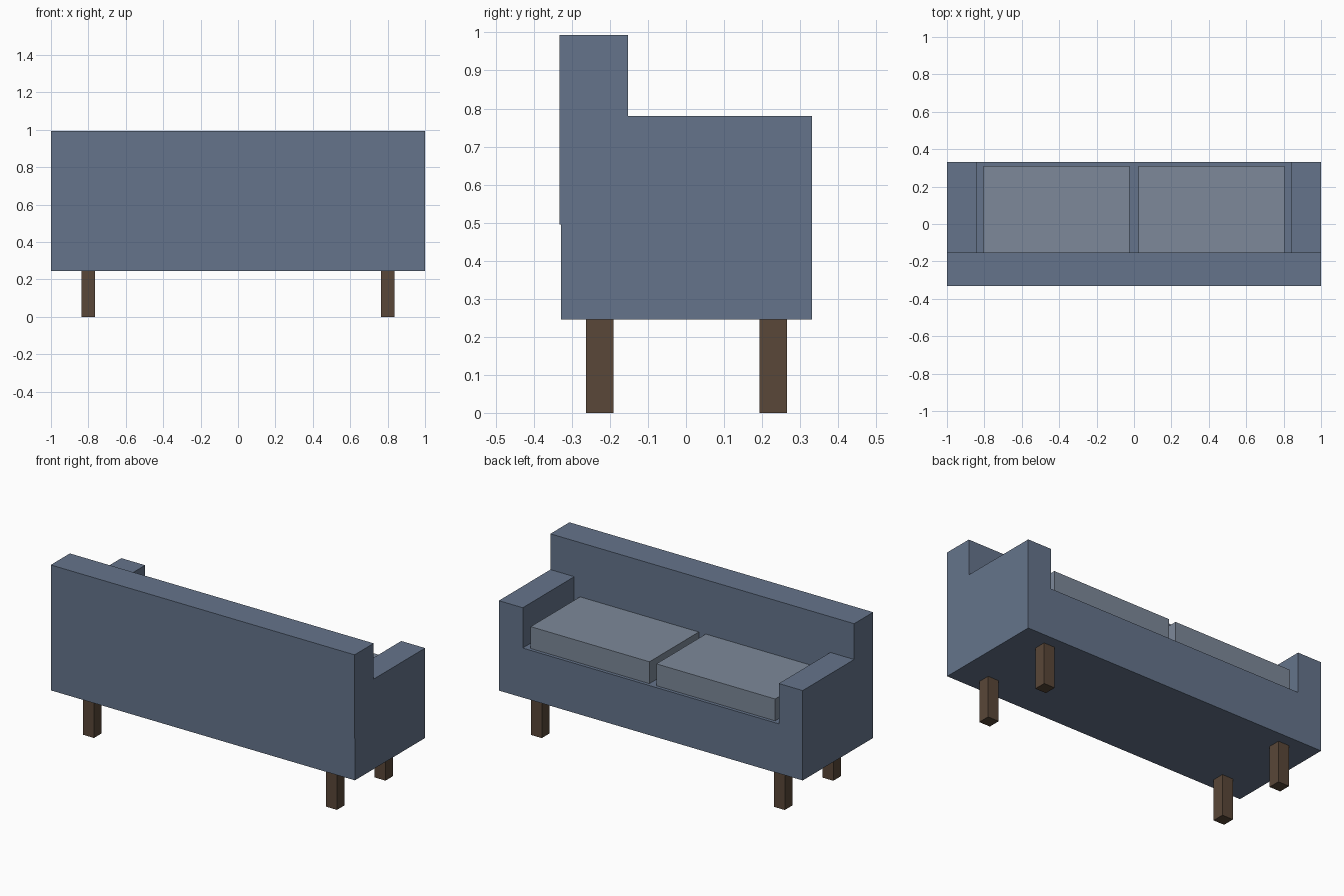
import bpy, bmesh

if "Cube" in bpy.data.objects:
    bpy.data.objects.remove(bpy.data.objects["Cube"])


def material(name, rgb):
    m = bpy.data.materials.new(name)
    m.diffuse_color = (*rgb, 1)
    m.use_nodes = True
    m.node_tree.nodes["Principled BSDF"].inputs["Base Color"].default_value = m.diffuse_color
    return m


fabric = material("blue_fabric", (0.13, 0.175, 0.26))
light_fabric = material("light_fabric", (0.205, 0.25, 0.32))
wood = material("dark_wood", (0.10, 0.063, 0.04))


def prism(name, profile, y0, y1, mat):
    """Extrude an x-z outline from y0 to y1."""
    bm = bmesh.new()
    face = bm.faces.new([bm.verts.new((x, y0, z)) for x, z in profile])
    out = bmesh.ops.extrude_face_region(bm, geom=[face])
    verts = [g for g in out["geom"] if isinstance(g, bmesh.types.BMVert)]
    bmesh.ops.translate(bm, verts=verts, vec=(0, y1 - y0, 0))
    bmesh.ops.recalc_face_normals(bm, faces=bm.faces)
    mesh = bpy.data.meshes.new(name)
    bm.to_mesh(mesh)
    bm.free()
    mesh.materials.append(mat)
    ob = bpy.data.objects.new(name, mesh)
    bpy.context.collection.objects.link(ob)
    return ob


def box(name, x0, x1, y0, y1, z0, z1, mat):
    return prism(name, [(x0, z0), (x1, z0), (x1, z1), (x0, z1)], y0, y1, mat)


# Seat base with both arms, one U-shaped outline
BASE, SEAT, ARM = 0.245, 0.54, 0.78
half = [(1, BASE), (1, ARM), (0.843, ARM), (0.843, SEAT)]
prism("seat_and_arms", half + [(-x, z) for x, z in reversed(half)],
      -0.329, 0.331, fabric)

# Backrest, slightly proud of the base at the rear
box("backrest", -1, 1, -0.332, -0.153, 0.495, 0.993, fabric)

# Cushions and legs, mirrored left and right
for side, s in (("left", -1), ("right", 1)):
    x0, x1 = sorted((s * 0.023, s * 0.805))
    box(side + "_cushion", x0, x1, -0.153, 0.311, SEAT, 0.67, light_fabric)
    for end, y in (("front", -0.227), ("back", 0.229)):
        x = s * 0.8
        box(f"{end}_{side}_leg", x - 0.036, x + 0.036,
            y - 0.036, y + 0.036, 0, BASE, wood)
